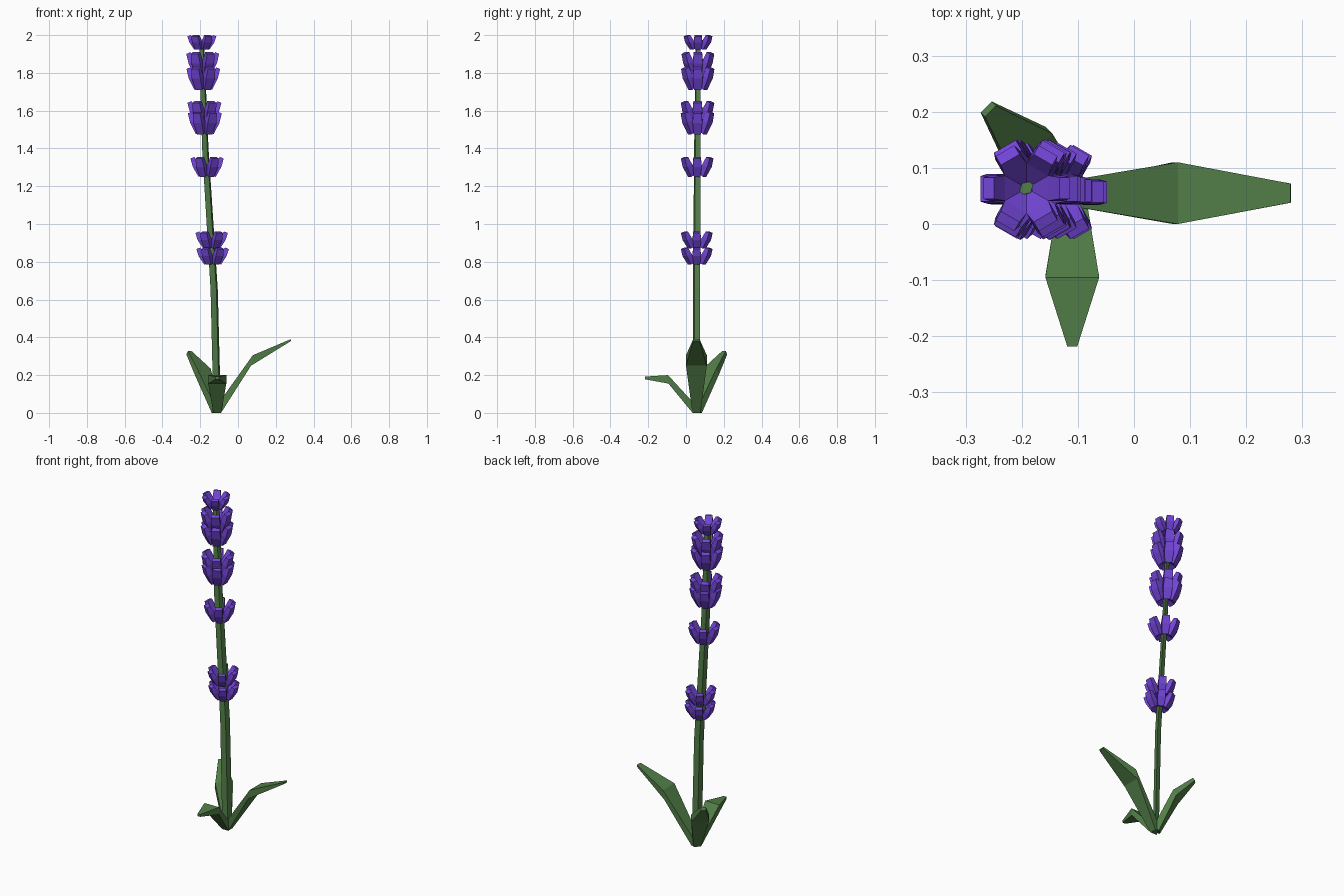
import bpy
import bmesh
from math import cos, sin, radians
from mathutils import Vector

if "Cube" in bpy.data.objects:
    bpy.data.objects.remove(bpy.data.objects["Cube"])


def material(name, rgb):
    m = bpy.data.materials.new(name)
    m.diffuse_color = (*rgb, 1)
    m.use_nodes = True
    m.node_tree.nodes["Principled BSDF"].inputs["Base Color"].default_value = m.diffuse_color
    return m


GREEN = material("leaf green", (0.085, 0.21, 0.065))
PURPLE = material("flower purple", (0.17, 0.06, 0.68))


def loft(bm, rings):
    """Skin a list of four-point rings and cap both ends."""
    loops = [[bm.verts.new(p) for p in ring] for ring in rings]
    for a, b in zip(loops, loops[1:]):
        for i in range(4):
            j = (i + 1) % 4
            bm.faces.new((a[i], a[j], b[j], b[i]))
    bm.faces.new(loops[0][::-1])
    bm.faces.new(loops[-1])


def blade(bm, origin, angle, stations):
    """Box-section blade; stations are (low r, low z, high r, high z, width)."""
    out = Vector((cos(angle), sin(angle), 0))
    side = Vector((-sin(angle), cos(angle), 0))
    up = Vector((0, 0, 1))
    rings = []
    for r0, z0, r1, z1, w in stations:
        low = Vector(origin) + out * r0 + up * z0
        high = Vector(origin) + out * r1 + up * z1
        s = side * w / 2
        rings.append((low - s, low + s, high + s, high - s))
    loft(bm, rings)


def finish(bm, name, mat):
    bmesh.ops.recalc_face_normals(bm, faces=bm.faces)
    me = bpy.data.meshes.new(name)
    bm.to_mesh(me)
    bm.free()
    me.materials.append(mat)
    bpy.context.collection.objects.link(bpy.data.objects.new(name, me))


# Stem: bent, tapering four-sided stalk
PATH = [(-0.11, 0.055, 0.0), (-0.126, 0.056, 0.65),
        (-0.173, 0.06, 1.4), (-0.192, 0.064, 1.94)]
LONG = Vector((1, 1, 0)).normalized()
SHORT = Vector((-1, 1, 0)).normalized()
bm = bmesh.new()
rings = []
for p, a in zip(PATH, (0.028, 0.027, 0.024, 0.019)):
    c = Vector(p)
    rings.append((c + LONG * a, c + SHORT * a * 0.6,
                  c - LONG * a, c - SHORT * a * 0.6))
loft(bm, rings)
finish(bm, "stem", GREEN)


def stem_at(z):
    for a, b in zip(PATH, PATH[1:]):
        if z <= b[2] or b is PATH[-1]:
            v = Vector(a).lerp(Vector(b), (z - a[2]) / (b[2] - a[2]))
            return (v.x, v.y, z)


# Leaves: three arched blades around the foot
BASE = (0.02, 0.0, -0.015, 0.02, 0.042)
LEAVES = [
    ("right_leaf", 0, (0.179, 0.25, 0.188, 0.305, 0.11),
     (0.39, 0.38, 0.389, 0.39, 0.034)),
    ("front_leaf", -90, (0.148, 0.155, 0.15, 0.2, 0.096),
     (0.273, 0.178, 0.273, 0.192, 0.018)),
    ("back_leaf", 135, (0.117, 0.2, 0.1, 0.235, 0.1),
     (0.217, 0.31, 0.206, 0.327, 0.028)),
]
for name, deg, mid, tip in LEAVES:
    bm = bmesh.new()
    blade(bm, PATH[0], radians(deg), (BASE, mid, tip))
    finish(bm, name, GREEN)

# Flower whorls: six upturned petals each (bottom z, height, radius, width)
WHORLS = [(0.785, 0.09, 0.086, 0.045), (0.87, 0.09, 0.086, 0.045),
          (1.25, 0.105, 0.088, 0.047), (1.475, 0.12, 0.09, 0.052),
          (1.54, 0.11, 0.09, 0.052), (1.71, 0.12, 0.089, 0.053),
          (1.79, 0.12, 0.087, 0.053), (1.923, 0.077, 0.077, 0.045)]
for n, (z, h, r, w) in enumerate(WHORLS, 1):
    bm = bmesh.new()
    for k in range(6):
        blade(bm, stem_at(z), radians(60 * k), (
            (0.52 * r, 0, 0.12 * r, 0.18 * h, w * 0.75),
            (0.86 * r, 0.5 * h, 0.5 * r, 0.62 * h, w),
            (r, 0.92 * h, 0.76 * r, h, w * 0.85)))
    finish(bm, f"flower_whorl_{n}", PURPLE)
